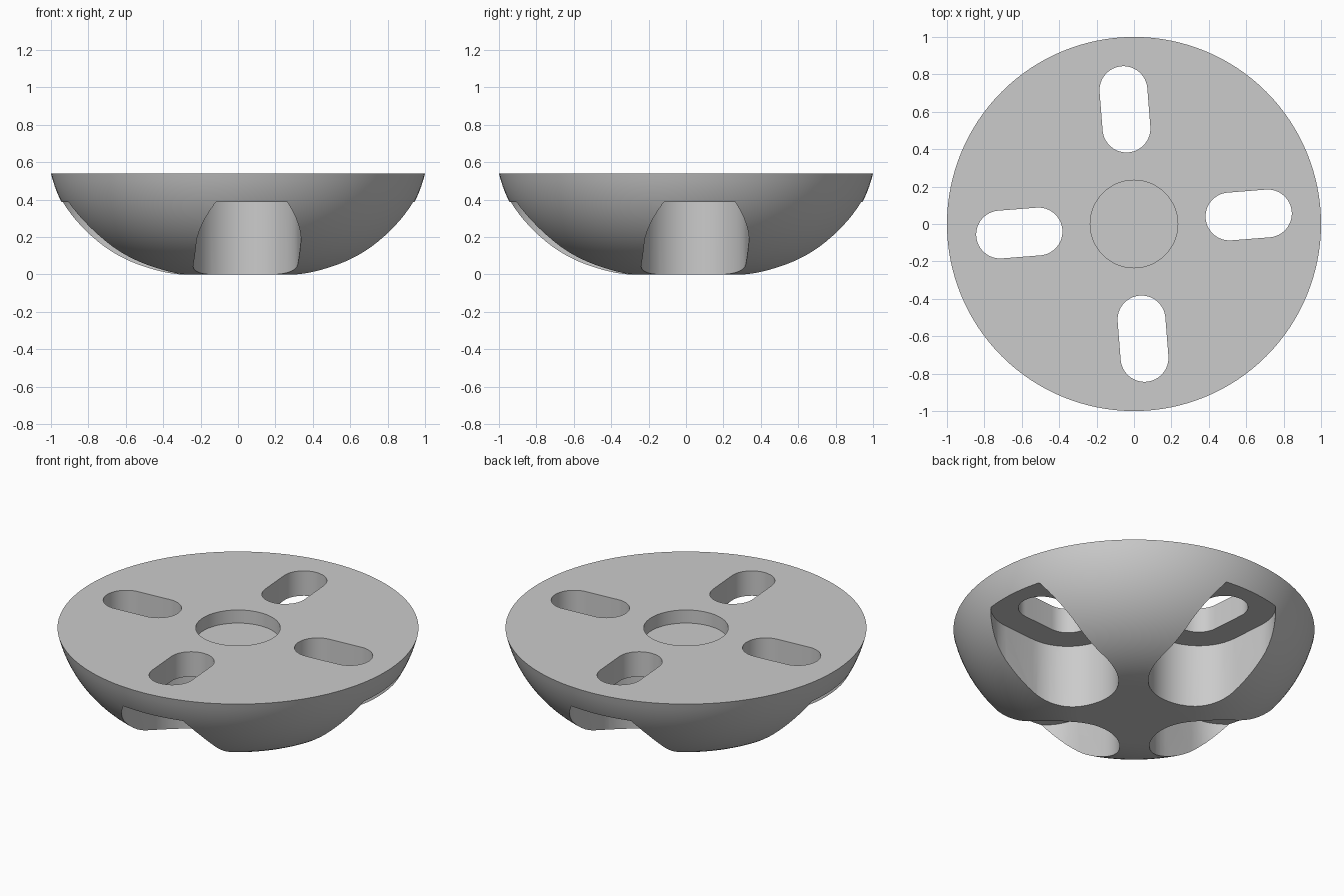
import bpy
import bmesh
from math import sin, cos, pi, radians, asin

default = bpy.data.objects.get("Cube")
if default:
    bpy.data.objects.remove(default, do_unlink=True)

HEIGHT = 0.54          # overall height
FLAT = 0.315           # radius of the flat underside
ARC = ((1 - FLAT) ** 2 + HEIGHT ** 2) / (2 * HEIGHT)   # arc tangent to the underside
SEGMENTS = 128
TILT = radians(4.5)    # slot rotation off the axes

grey = bpy.data.materials.new("plain_grey")
grey.use_nodes = True
colour = (0.6, 0.6, 0.6, 1)
grey.diffuse_color = colour
grey.node_tree.nodes["Principled BSDF"].inputs["Base Color"].default_value = colour


def make_object(name, bm):
    bmesh.ops.recalc_face_normals(bm, faces=bm.faces)
    mesh = bpy.data.meshes.new(name)
    bm.to_mesh(mesh)
    bm.free()
    mesh.materials.append(grey)
    obj = bpy.data.objects.new(name, mesh)
    bpy.context.collection.objects.link(obj)
    return obj


def loft(bm, loops):
    """Skin a stack of closed loops and cap both ends."""
    rings = [[bm.verts.new(p) for p in loop] for loop in loops]
    for a, b in zip(rings, rings[1:]):
        for i in range(len(a)):
            j = (i + 1) % len(a)
            bm.faces.new((a[i], a[j], b[j], b[i]))
    bm.faces.new(rings[0][::-1])
    bm.faces.new(rings[-1])


def circle(radius, z, count=SEGMENTS):
    return [(radius * cos(2 * pi * i / count), radius * sin(2 * pi * i / count), z)
            for i in range(count)]


def slot(angle, inner, outer, radius, z, steps=24):
    """Rounded slot outline along a radial direction."""
    points = []
    for centre, start in ((outer, -pi / 2), (inner, pi / 2)):
        for i in range(steps + 1):
            a = start + pi * i / steps
            x, y = centre + radius * cos(a), radius * sin(a)
            points.append((x * cos(angle) - y * sin(angle),
                           x * sin(angle) + y * cos(angle), z))
    return points


# Domed body: flat underside, tangent arc, flat top
bm = bmesh.new()
sweep = pi / 2 - asin((ARC - HEIGHT) / ARC)
arc_steps = 24
loft(bm, [circle(FLAT + ARC * sin(sweep * i / arc_steps),
                 ARC - ARC * cos(sweep * i / arc_steps))
          for i in range(arc_steps + 1)])
body = make_object("slotted_dome_body", bm)

# Wide recesses from below
wide = bmesh.new()
# Narrow through slots and the shallow round pocket from above
narrow = bmesh.new()
for k in range(4):
    angle = TILT + k * pi / 2
    loft(wide, [slot(angle, 0.512, 0.72, 0.28, z) for z in (-0.1, 0.388)])
    loft(narrow, [slot(angle, 0.512, 0.718, 0.128, z) for z in (0.3, 0.7)])
loft(narrow, [circle(0.234, z, 96) for z in (HEIGHT - 0.08, 0.7)])
cutters = [make_object("recess_cutter", wide), make_object("slot_cutter", narrow)]

bpy.ops.object.select_all(action="DESELECT")
bpy.context.view_layer.objects.active = body
body.select_set(True)
for cutter in cutters:
    cutter.hide_render = True
    cut = body.modifiers.new(cutter.name, "BOOLEAN")
    cut.operation = "DIFFERENCE"
    cut.solver = "EXACT"
    cut.object = cutter
    bpy.ops.object.modifier_apply(modifier=cut.name)
    bpy.data.objects.remove(cutter, do_unlink=True)

bpy.ops.object.shade_smooth_by_angle(angle=radians(25))
